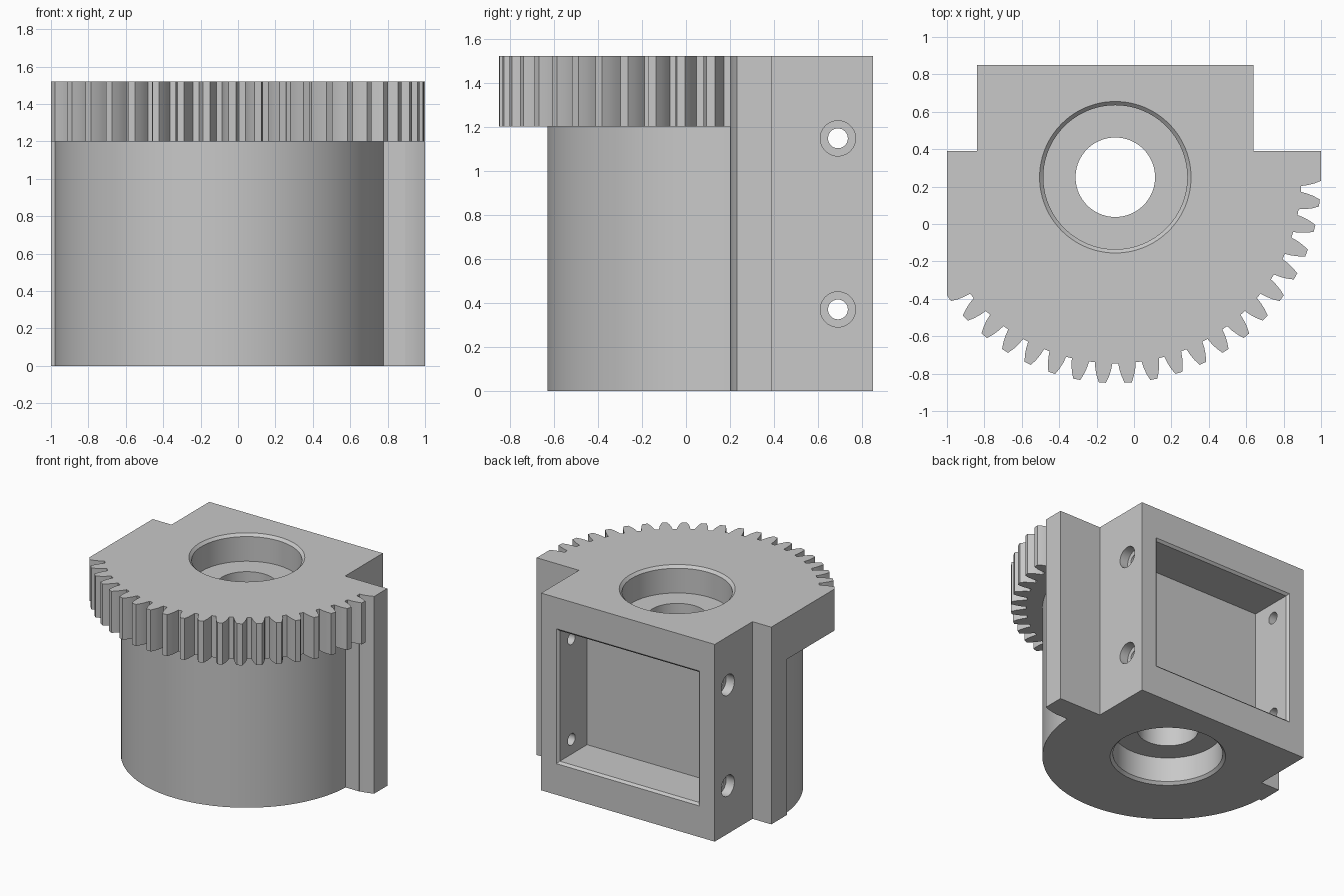
import bpy, bmesh
from math import sin, cos, pi, radians, asin
from mathutils import Matrix, Vector

if "Cube" in bpy.data.objects:
    bpy.data.objects.remove(bpy.data.objects["Cube"], do_unlink=True)

grey = bpy.data.materials.new("light grey")
grey.use_nodes = True
grey.diffuse_color = (0.58, 0.58, 0.58, 1)
grey.node_tree.nodes["Principled BSDF"].inputs["Base Color"].default_value = grey.diffuse_color

CX, CY = -0.1, 0.25          # shared axis of gear, barrel and bore
HEIGHT, GEAR_Z = 1.52, 1.2


def loft(name, rings, matrix=Matrix()):
    """Closed solid through a list of equal-length point rings."""
    bm = bmesh.new()
    loops = [[bm.verts.new(matrix @ Vector(p)) for p in ring] for ring in rings]
    n = len(loops[0])
    for a, b in zip(loops, loops[1:]):
        for i in range(n):
            j = (i + 1) % n
            bm.faces.new((a[i], a[j], b[j], b[i]))
    bm.faces.new(loops[0][::-1])
    bm.faces.new(loops[-1])
    bmesh.ops.recalc_face_normals(bm, faces=bm.faces)
    mesh = bpy.data.meshes.new(name)
    bm.to_mesh(mesh)
    bm.free()
    mesh.materials.append(grey)
    ob = bpy.data.objects.new(name, mesh)
    bpy.context.collection.objects.link(ob)
    return ob


def prism(name, outline, z0, z1):
    return loft(name, [[(x, y, z) for x, y in outline] for z in (z0, z1)])


def lathe(name, profile, matrix, steps):
    turn = [2 * pi * i / steps for i in range(steps)]
    return loft(name, [[(r * cos(t), r * sin(t), z) for t in turn] for r, z in profile], matrix)


def polar(r, angle):
    return (CX + r * cos(angle), CY + r * sin(angle))


def cut(target, cutter):
    cutter.hide_render = True
    mod = target.modifiers.new("cut", "BOOLEAN")
    mod.operation = "DIFFERENCE"
    mod.solver = "EXACT"
    mod.object = cutter
    bpy.context.view_layer.objects.active = target
    bpy.ops.object.modifier_apply(modifier=mod.name)
    bpy.data.objects.remove(cutter, do_unlink=True)


# Outline: gear sector in front, square mounting block behind
flank = [(0.995, 0.047), (1.03, 0.042), (1.065, 0.033), (1.1, 0.019)]   # radius, half width
rising = [(r, asin(w / r)) for r, w in flank]
falling = [(r, -a) for r, a in reversed(rising)]
outline = [polar(r, a) for r, a in falling]
for k in range(1, 21):
    centre = radians(-7.2 * k)
    tooth = rising + (falling if k < 20 else falling[:1])
    outline += [polar(r, centre + a) for r, a in tooth]
outline = [(max(-1, min(1, x)), y) for x, y in outline]
outline += [(-1, 0.39), (-0.84, 0.39), (-0.84, 0.85), (0.64, 0.85), (0.64, 0.39), (1, 0.39)]
body = prism("gear_housing", outline, 0, HEIGHT)

# Clear the space around the barrel, below the gear
R, STEPS = 0.88, 72
start = asin(-0.05 / R)
sweep = -pi - 2 * start
surround = [polar(R, start + sweep * i / STEPS) for i in range(STEPS + 1)]
surround += [(-1.3, 0.2), (-1.3, -1.3), (1.3, -1.3), (1.3, 0.2)]
cut(body, prism("barrel_surround_cutter", surround, -0.1, GEAR_Z))

# Vertical bore with a chamfered bearing seat at each end
half = [(0.425, -0.02), (0.385, 0.02), (0.385, 0.21), (0.2125, 0.21)]
bore = half + [(r, HEIGHT - z) for r, z in reversed(half)]
cut(body, lathe("bore_cutter", bore, Matrix.Translation((CX, CY, 0)), 96))

# Rear pocket with a chamfered rim
rings = []
for y, grow in ((0.5, 0), (0.833, 0), (0.87, 0.037)):
    w, h = 0.593 + grow, 0.503 + grow
    rings.append([(CX + sx * w, y, HEIGHT / 2 + sz * h)
                  for sx, sz in ((-1, -1), (1, -1), (1, 1), (-1, 1))])
cut(body, loft("pocket_cutter", rings))

# Counterbored screw holes through both pocket walls
half = [(0.08, -0.78), (0.08, -0.67), (0.045, -0.67)]
screw = half + [(r, -z) for r, z in reversed(half)]
for z in (0.37, 1.147):
    place = Matrix.Translation((CX, 0.69, z)) @ Matrix.Rotation(pi / 2, 4, "Y")
    cut(body, lathe("screw_hole_cutter", screw, place, 40))

bpy.ops.object.select_all(action="DESELECT")
body.select_set(True)
bpy.context.view_layer.objects.active = body
bpy.ops.object.shade_smooth_by_angle(angle=radians(20))
